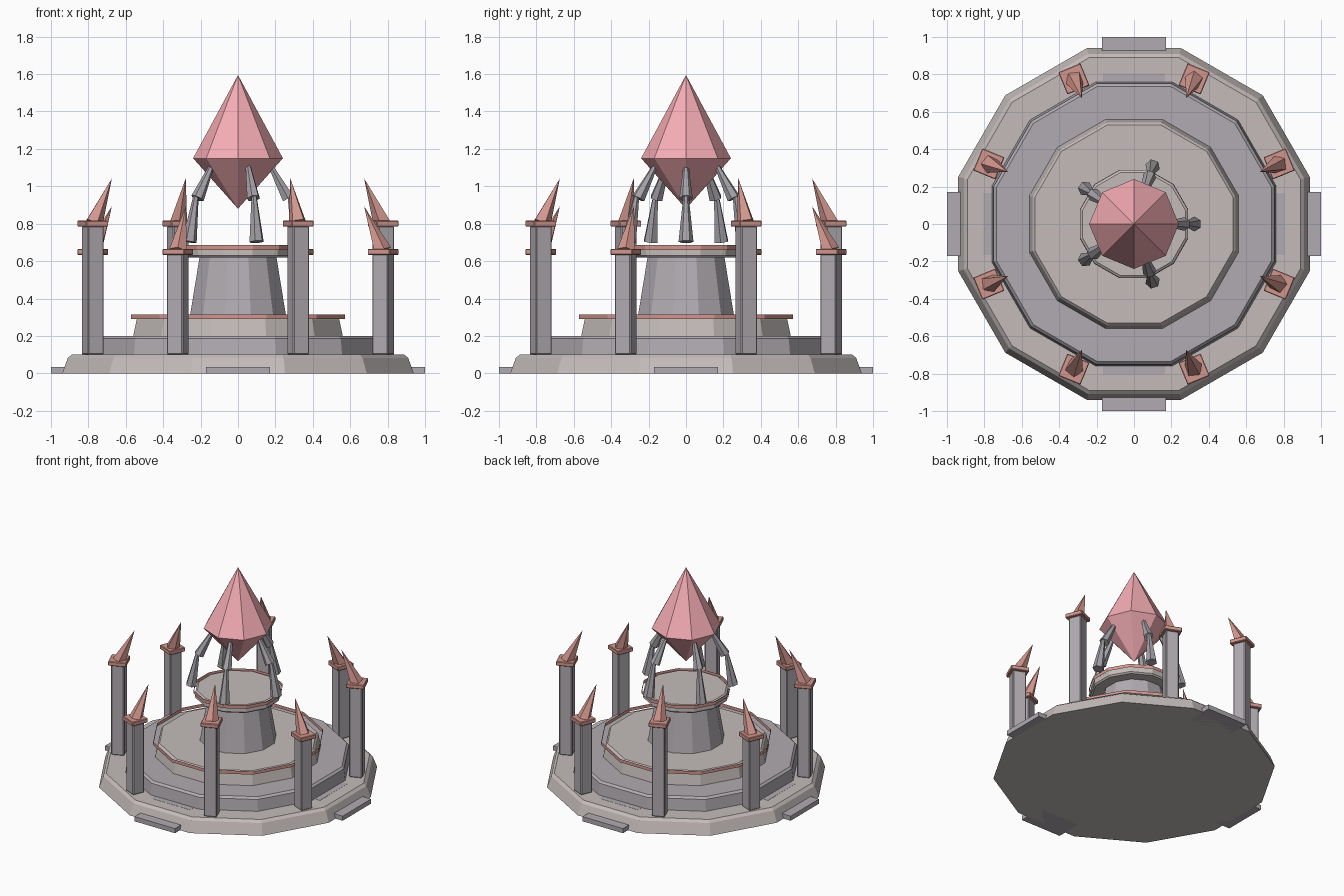
import bpy, bmesh, math
from mathutils import Vector, Matrix

if "Cube" in bpy.data.objects:
    bpy.data.objects.remove(bpy.data.objects["Cube"])

SIDES = 12
FLAT = math.cos(math.pi / SIDES)


def material(name, rgb):
    m = bpy.data.materials.new(name)
    m.diffuse_color = (*rgb, 1)
    m.use_nodes = True
    m.node_tree.nodes["Principled BSDF"].inputs["Base Color"].default_value = m.diffuse_color
    return m


LIGHT = material("light_stone", (0.55, 0.50, 0.49))
DARK = material("dark_stone", (0.44, 0.41, 0.44))
IRON = material("iron", (0.38, 0.36, 0.39))
TRIM = material("red_trim", (0.65, 0.31, 0.27))
GEM = material("red_crystal", (0.92, 0.42, 0.46))


def finish(name, bm, mat, recalc=True):
    if recalc:
        bmesh.ops.recalc_face_normals(bm, faces=bm.faces[:])
    me = bpy.data.meshes.new(name)
    bm.to_mesh(me)
    bm.free()
    me.materials.append(mat)
    ob = bpy.data.objects.new(name, me)
    bpy.context.collection.objects.link(ob)
    return ob


def tier(name, profile, mat, caps=True):
    """Twelve-sided turned solid; profile radii are measured to the flats."""
    bm = bmesh.new()
    rings = []
    for r, z in profile:
        ring = []
        for i in range(SIDES):
            a = math.tau * (i + 0.5) / SIDES
            ring.append(bm.verts.new((r / FLAT * math.cos(a), r / FLAT * math.sin(a), z)))
        rings.append(ring)
    for lo, hi in zip(rings, rings[1:]):
        for i in range(SIDES):
            j = (i + 1) % SIDES
            bm.faces.new((lo[i], lo[j], hi[j], hi[i]))
    if caps:
        bm.faces.new(rings[0][::-1])
        bm.faces.new(rings[-1])
    return finish(name, bm, mat, recalc=caps)


def box(name, angle, r, size, z0, z1, mat, bevel=0.0):
    """Box placed at radius r and turned to face outwards."""
    bm = bmesh.new()
    bmesh.ops.create_cube(bm, size=1)
    bmesh.ops.scale(bm, vec=(size[0], size[1], z1 - z0), verts=bm.verts)
    if bevel:
        bmesh.ops.bevel(bm, geom=bm.edges[:], offset=bevel, segments=1, affect='EDGES')
    mat4 = Matrix.Rotation(angle, 4, 'Z') @ Matrix.Translation((r, 0, (z0 + z1) / 2))
    bmesh.ops.transform(bm, matrix=mat4, verts=bm.verts)
    return finish(name, bm, mat)


def spike(name, angle, start, end, r1, r2, sides, mat):
    """Tapered cone between two (radius, z) points, turned about z."""
    p, q = Vector((start[0], 0, start[1])), Vector((end[0], 0, end[1]))
    bm = bmesh.new()
    bmesh.ops.create_cone(bm, cap_ends=True, segments=sides, radius1=r1, radius2=r2,
                          depth=(q - p).length)
    tilt = Vector((0, 0, 1)).rotation_difference(q - p).to_matrix().to_4x4()
    bmesh.ops.transform(bm, verts=bm.verts, matrix=Matrix.Rotation(angle, 4, 'Z')
                        @ Matrix.Translation((p + q) / 2) @ tilt)
    return finish(name, bm, mat)


# Stepped stone platform and pedestal
tier("base_tier", [(0.94, 0), (0.91, 0.082), (0.89, 0.1)], LIGHT)
tier("middle_tier", [(0.76, 0.1), (0.75, 0.185), (0.735, 0.2)], DARK)
tier("upper_tier", [(0.56, 0.2), (0.542, 0.287), (0.53, 0.3)], LIGHT)
tier("pedestal", [(0.258, 0.3), (0.205, 0.625)], DARK)
tier("pedestal_cap", [(0.28, 0.62), (0.29, 0.63), (0.288, 0.67), (0.275, 0.68)], LIGHT)

# Thin open trim bands
tier("upper_tier_band", [(0.573, 0.29), (0.573, 0.315)], TRIM, caps=False)
tier("cap_band", [(0.3, 0.66), (0.3, 0.685)], TRIM, caps=False)

# Entry steps on four sides
for i in range(4):
    a = i * math.pi / 2
    box(f"outer_step_{i}", a, 0.9, (0.2, 0.34), 0, 0.035, DARK)
    box(f"inner_step_{i}", a, 0.705, (0.2, 0.33), 0.066, 0.101, DARK)

# Ring of pillars, alternately tall and short, with leaning spikes
for i in range(8):
    a = math.radians(22.5 + 45 * i)
    top = 0.8 if i % 2 == 0 else 0.65
    box(f"pillar_{i}", a, 0.84, (0.092, 0.092), 0.1, top - 0.012, DARK, 0.006)
    box(f"pillar_cap_{i}", a, 0.84, (0.128, 0.128), top - 0.016, top + 0.016, TRIM, 0.004)
    spike(f"pillar_spike_{i}", a, (0.835, top + 0.005), (0.73, top + 0.242), 0.05, 0, 5, TRIM)

# Two-piece claws holding the crystal
for i in range(5):
    a = math.tau * i / 5
    spike(f"claw_lower_{i}", a, (0.322, 0.703), (0.277, 0.95), 0.04, 0.014, 6, IRON)
    spike(f"claw_upper_{i}", a, (0.268, 0.935), (0.165, 1.125), 0.036, 0.012, 6, IRON)

# Floating eight-sided crystal
bm = bmesh.new()
apex, foot = bm.verts.new((0, 0, 1.595)), bm.verts.new((0, 0, 0.88))
girdle = [bm.verts.new((0.24 * math.cos(k * math.pi / 4), 0.24 * math.sin(k * math.pi / 4), 1.15))
          for k in range(8)]
for k in range(8):
    u, v = girdle[k], girdle[(k + 1) % 8]
    bm.faces.new((u, v, apex))
    bm.faces.new((v, u, foot))
finish("crystal", bm, GEM)
